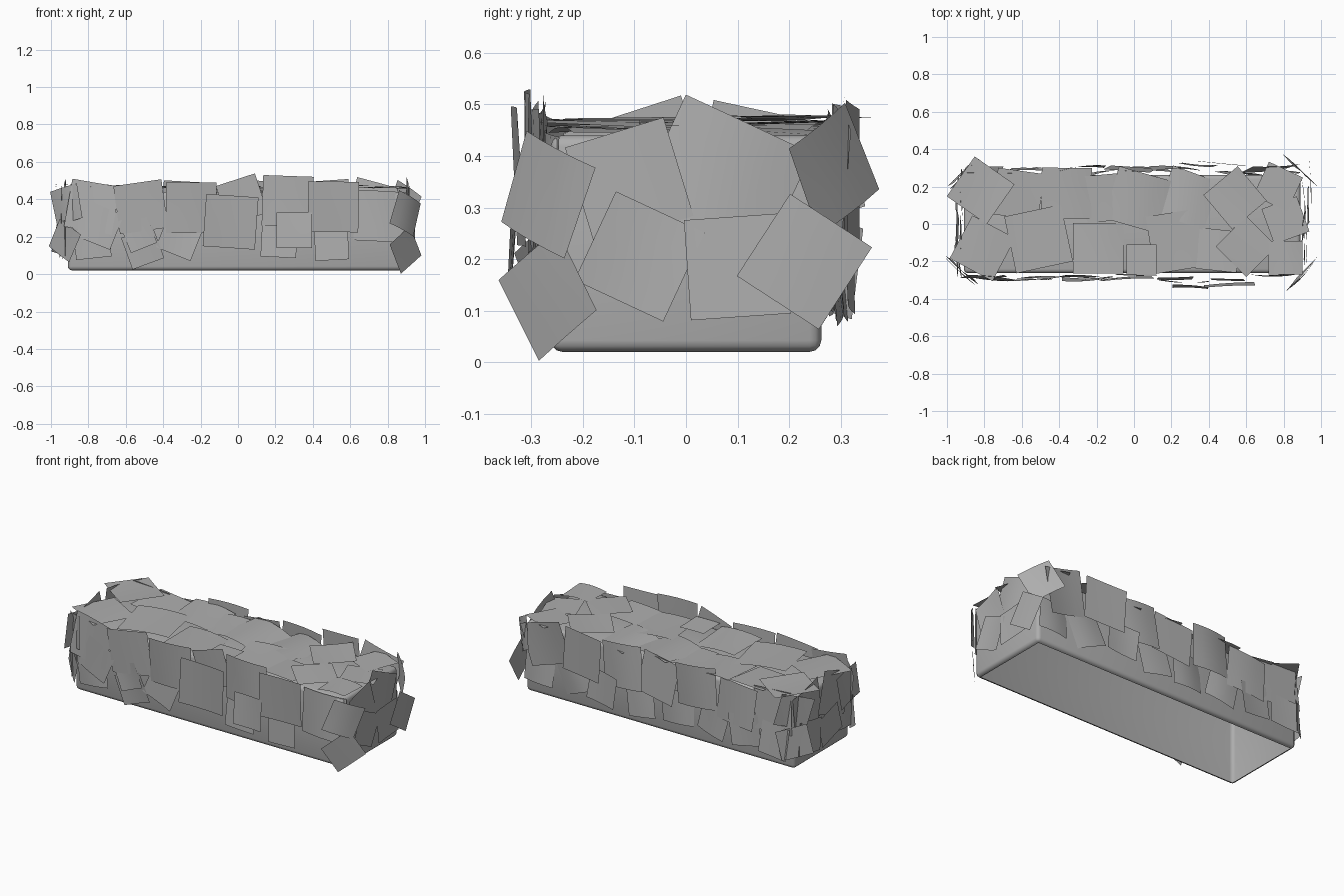
import bpy, bmesh, random
from math import radians
from mathutils import Matrix, Vector

if "Cube" in bpy.data.objects:
    bpy.data.objects.remove(bpy.data.objects["Cube"])

random.seed(4)
grey = bpy.data.materials.new("hedge_grey")
grey.diffuse_color = (0.42, 0.42, 0.42, 1)
grey.use_nodes = True
grey.node_tree.nodes["Principled BSDF"].inputs["Base Color"].default_value = grey.diffuse_color

# Core shell: softly rounded block, open underneath
bm = bmesh.new()
bmesh.ops.create_cube(bm, size=1, matrix=Matrix.Translation((-0.01, 0, 0.23))
                      @ Matrix.Diagonal((1.80, 0.525, 0.42, 1)))
bmesh.ops.bevel(bm, geom=bm.edges[:], offset=0.022, segments=3, profile=0.5, affect='EDGES')
bottom = [f for f in bm.faces if f.normal.z < -0.99 and f.calc_area() > 0.3]
bmesh.ops.delete(bm, geom=bottom, context='FACES_ONLY')
me = bpy.data.meshes.new("hedge_core")
bm.to_mesh(me)
bm.free()
me.shade_smooth()
me.materials.append(grey)
bpy.context.collection.objects.link(bpy.data.objects.new("hedge_core", me))


def basis(u, v):
    u, v = Vector(u), Vector(v)
    return Matrix((u, v, u.cross(v))).transposed().to_4x4()


def add_cards(name, place, axes, cards, tilt=4, lift=0.025):
    """Gently curled square leaf cards: (u, v, size, turn in degrees, optional lift)."""
    bm = bmesh.new()
    n = 4
    for u, v, size, turn, *out in cards:
        t = [radians(random.uniform(-tilt, tilt)) for _ in range(2)]
        d = out[0] if out else lift + random.uniform(-0.012, 0.012)
        m = (Matrix.Translation(place(u, v)) @ axes @ Matrix.Translation((0, 0, d))
             @ Matrix.Rotation(t[0], 4, 'X') @ Matrix.Rotation(t[1], 4, 'Y')
             @ Matrix.Rotation(radians(turn), 4, 'Z'))
        curl = random.uniform(-0.22, 0.12)
        grid = []
        for j in range(n + 1):
            for i in range(n + 1):
                a, b = i / n - 0.5, j / n - 0.5
                h = curl * (a * a + 0.4 * a * b) * size
                grid.append(bm.verts.new(m @ Vector((a * size, b * size, h))))
        for j in range(n):
            for i in range(n):
                k = j * (n + 1) + i
                bm.faces.new((grid[k], grid[k + 1], grid[k + n + 2], grid[k + n + 1]))
    me = bpy.data.meshes.new(name)
    bm.to_mesh(me)
    bm.free()
    me.shade_smooth()
    me.materials.append(grey)
    bpy.context.collection.objects.link(bpy.data.objects.new(name, me))


# Front leaf cards (x, z, size, turn, lift)
front = [(-.74, .26, .20, -22, .035), (-.78, .36, .26, -10), (-.25, .355, .27, 0, .035),
         (.265, .39, .27, -2, .05), (.30, .235, .19, 0, .07), (.51, .36, .27, -1, .06),
         (.50, .165, .18, 3, .035), (-.04, .28, .28, -4, .025), (.22, .185, .19, -3),
         (-.31, .20, .20, -22), (-.51, .14, .18, 20), (-.52, .36, .26, 8),
         (-.78, .18, .19, 6), (.76, .31, .27, -3), (.02, .40, .22, 18, .012),
         (-.53, .21, .15, 22, .03)]
add_cards("front_leaves", lambda u, v: (u, -.263, v), basis((1, 0, 0), (0, 0, 1)), front, tilt=5)

# Back leaf cards (x, z, size, turn, lift)
back = [(-.78, .35, .25, 4), (-.54, .33, .25, -6), (-.28, .37, .25, 3, .045),
        (-.02, .35, .25, -9), (.22, .36, .26, 5, .04), (.47, .37, .26, -4, .06),
        (.73, .36, .26, 15), (-.80, .18, .19, -5), (-.60, .19, .19, 9),
        (-.38, .19, .19, -14), (-.14, .20, .20, 2), (.10, .18, .19, 10),
        (.34, .20, .19, -8, .05), (.56, .20, .20, 22), (.79, .19, .19, -4)]
add_cards("back_leaves", lambda u, v: (u, .263, v), basis((-1, 0, 0), (0, 0, 1)), back, tilt=6)

# Right end leaf cards (y, z, size, turn, lift)
right = [(-.09, .205, .19, -25, .03), (.10, .185, .195, 4, .04), (.23, .195, .19, -33, .055),
         (.065, .34, .27, -25, .025), (-.11, .35, .20, 17, .02)]
add_cards("right_leaves", lambda u, v: (.89, u, v), basis((0, 1, 0), (0, 0, 1)), right, tilt=3)

# Left end leaf cards (y, z, size, turn)
left = [(.15, .36, .25, 12), (-.09, .36, .25, -18), (.16, .19, .19, -8),
        (-.03, .19, .19, 20), (-.19, .20, .19, -5), (-.20, .36, .20, 10)]
add_cards("left_leaves", lambda u, v: (-.91, u, v), basis((0, -1, 0), (0, 0, 1)), left)

# Top leaf cards (x, y, size, turn, lift)
top = [(-.82, .18, .26, -35, .035), (-.81, -.13, .26, -28, .03), (-.51, -.08, .31, 12, .035),
       (-.36, .165, .27, -1, .025), (-.62, .16, .25, -8, .015), (-.19, -.13, .27, 0, .025),
       (.02, .13, .29, -16, .025), (.04, -.19, .16, 0, .03), (.24, -.09, .31, 9, .02),
       (.29, .14, .27, -20, .015), (.54, .14, .24, 40, .03), (.60, -.12, .23, 45, .025),
       (.77, .20, .20, -25, .025), (.81, .02, .20, 20, .02), (.81, -.18, .18, 0, .03),
       (.45, -.14, .22, -6, .015), (-.15, .14, .25, 5, .015)]
add_cards("top_leaves", lambda u, v: (u, v, .44), basis((1, 0, 0), (0, 1, 0)), top, tilt=2)

# Diagonal cards wrapped round the four upright corners (z, size, turn)
s = 0.7071
corners = {
    "front_right": (.895, -.268, [(.325, .19, -22), (.13, .185, 32)]),
    "back_right": (.885, .285, [(.375, .19, 28)]),
    "front_left": (-.92, -.25, [(.37, .19, 14), (.18, .17, -30)]),
    "back_left": (-.905, .26, [(.37, .19, -15), (.19, .18, 12)]),
}
for name, (x, y, cards) in corners.items():
    sx, sy = (1 if x > 0 else -1), (1 if y > 0 else -1)
    add_cards(name + "_corner_leaves", lambda u, v, x=x, y=y: (x, y, v),
              basis((-sy * s, sx * s, 0), (0, 0, 1)),
              [(0, z, size, turn) for z, size, turn in cards], lift=0.012)
